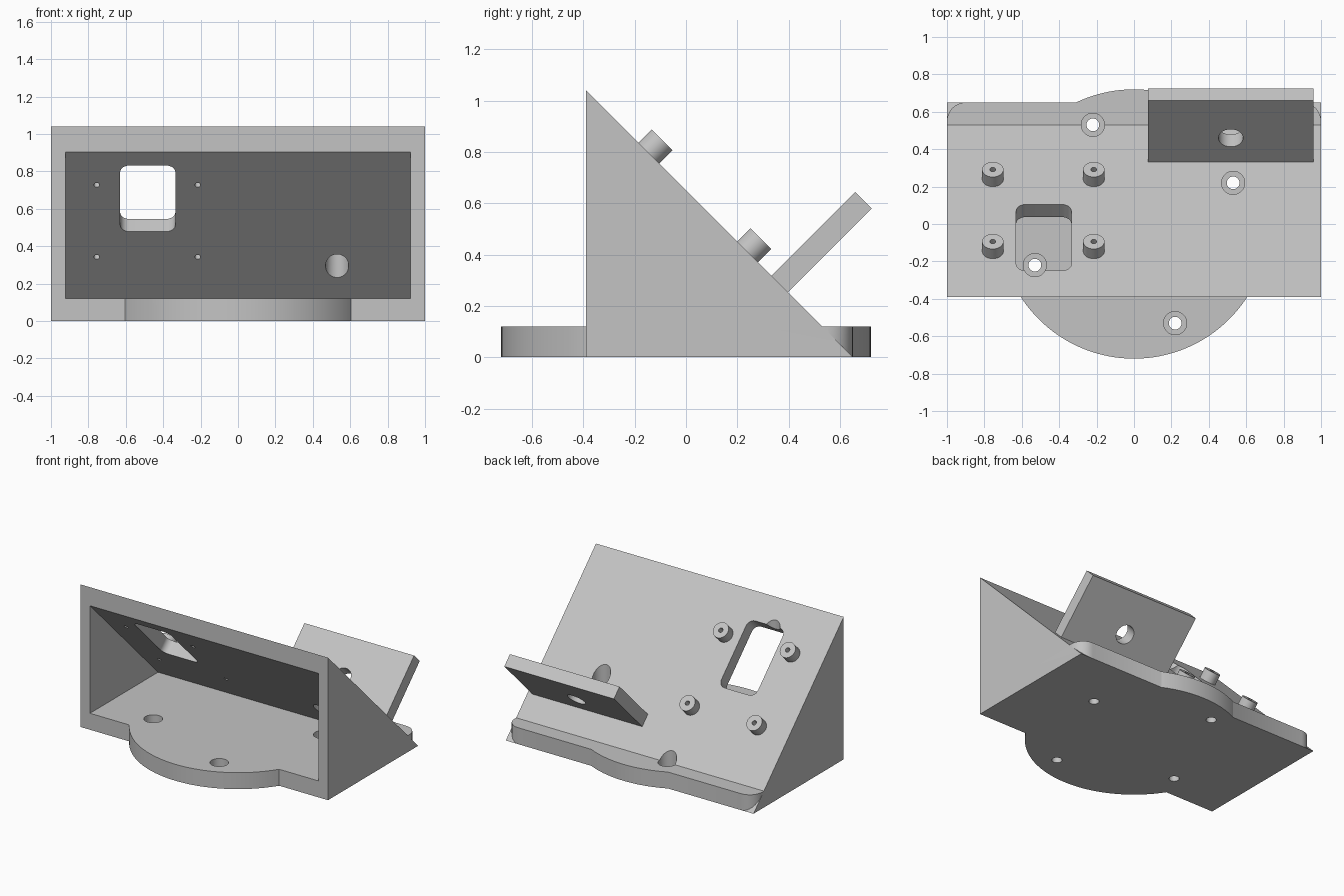
import bpy, bmesh
from math import pi, cos, sin, radians
from mathutils import Matrix, Vector

cube = bpy.data.objects.get("Cube")
if cube:
    bpy.data.objects.remove(cube, do_unlink=True)

grey = bpy.data.materials.new("light grey plastic")
grey.use_nodes = True
tone = (0.55, 0.55, 0.55, 1)
grey.diffuse_color = tone
grey.node_tree.nodes["Principled BSDF"].inputs["Base Color"].default_value = tone

FRONT, BACK, FLOOR = -0.39, 0.65, 0.12
SIDE = Matrix(((0, 0, 1, 0), (1, 0, 0, 0), (0, 1, 0, 0), (0, 0, 0, 1)))  # profile in y-z, depth in x


def slope_frame(x, y):
    """Frame on the sloped face: local y runs downhill, local z points out."""
    return Matrix.Translation((x, y, BACK - y)) @ Matrix.Rotation(radians(-45), 4, "X")


def prism(name, points, low, high, matrix=Matrix()):
    """Extrude a flat outline between two depths."""
    bm = bmesh.new()
    face = bm.faces.new([bm.verts.new((u, v, low)) for u, v in points])
    top = bmesh.ops.extrude_face_region(bm, geom=[face])["geom"]
    bmesh.ops.translate(bm, vec=(0, 0, high - low),
                        verts=[g for g in top if isinstance(g, bmesh.types.BMVert)])
    bmesh.ops.transform(bm, matrix=matrix, verts=bm.verts)
    bmesh.ops.recalc_face_normals(bm, faces=bm.faces)
    mesh = bpy.data.meshes.new(name)
    bm.to_mesh(mesh)
    bm.free()
    mesh.materials.append(grey)
    obj = bpy.data.objects.new(name, mesh)
    bpy.context.collection.objects.link(obj)
    return obj


def circle(radius, sides=48):
    return [(radius * cos(2 * pi * i / sides), radius * sin(2 * pi * i / sides)) for i in range(sides)]


def rounded(width, height, radius, steps=8):
    """Rounded rectangle centred on the origin."""
    points = []
    for q, (sx, sy) in enumerate(((1, 1), (-1, 1), (-1, -1), (1, -1))):
        for i in range(steps + 1):
            a = pi / 2 * (q + i / steps)
            points.append((sx * (width / 2 - radius) + radius * cos(a),
                           sy * (height / 2 - radius) + radius * sin(a)))
    return points


def combine(obj, tool, operation="DIFFERENCE"):
    mod = obj.modifiers.new("combine", "BOOLEAN")
    mod.operation, mod.solver, mod.object = operation, "EXACT", tool
    bpy.context.view_layer.objects.active = obj
    bpy.ops.object.modifier_apply(modifier=mod.name)
    bpy.data.objects.remove(tool, do_unlink=True)


# Wedge body joined with the round foot and the rounded back edge
body = prism("wedge_housing", [(FRONT, 0), (BACK, 0), (FRONT, BACK - FRONT)], -1, 1, SIDE)
edge = [(x, y + BACK - 0.4) for x, y in rounded(2, 0.8, 0.1)]
combine(body, prism("back_edge", edge, 0, FLOOR), "UNION")
combine(body, prism("round_foot", circle(0.72, 128), 0, FLOOR), "UNION")

# Open triangular cavity with a constant wall
reach = 0.515 - FLOOR
lip = FRONT - 0.5
combine(body, prism("cavity", [(lip, FLOOR), (reach, FLOOR), (FRONT, 0.905), (lip, 0.905)],
                    -0.922, 0.922, SIDE))

# Rounded window through the slope
combine(body, prism("window", rounded(0.295, 0.5, 0.05), -0.2, 0.2, slope_frame(-0.4825, -0.0725)))

# Four counterbored mounting holes, turned about the centre
for quarter in range(4):
    spot = Matrix.Rotation(pi / 2 * quarter, 4, "Z") @ Vector((0.53, 0.22, 0))
    place = Matrix.Translation(spot)
    combine(body, prism("screw_hole", circle(0.034), -0.1, 0.1, place))
    combine(body, prism("screw_recess", circle(0.062), 0.06, 1.3, place))

# Hollow standoffs on the slope
parts = [body]
for x in (-0.755, -0.215):
    for y, row in ((0.24, "lower"), (-0.145, "upper")):
        frame = slope_frame(x, y)
        post = prism(row + "_standoff", circle(0.057), -0.02, 0.073, frame)
        for target in (post, body):
            combine(target, prism("pilot_hole", circle(0.016, 24), -0.2, 0.2, frame))
        parts.append(post)

# Upright shelf plate with a cross hole
frame = slope_frame(0.5175, 0.365)
w, t = 0.4425, 0.046
shelf = prism("shelf_plate", [(-w, -t), (w, -t), (w, t), (-w, t)], -0.02, 0.462, frame)
across = frame @ Matrix.Translation((0, 0, 0.18)) @ Matrix.Rotation(pi / 2, 4, "X")
combine(shelf, prism("cross_hole", circle(0.066), -0.2, 0.2, across))
parts.append(shelf)

# Smooth curved walls, keep edges sharp
bpy.ops.object.select_all(action="DESELECT")
for part in parts:
    part.select_set(True)
bpy.context.view_layer.objects.active = body
bpy.ops.object.shade_smooth_by_angle(angle=radians(30))
